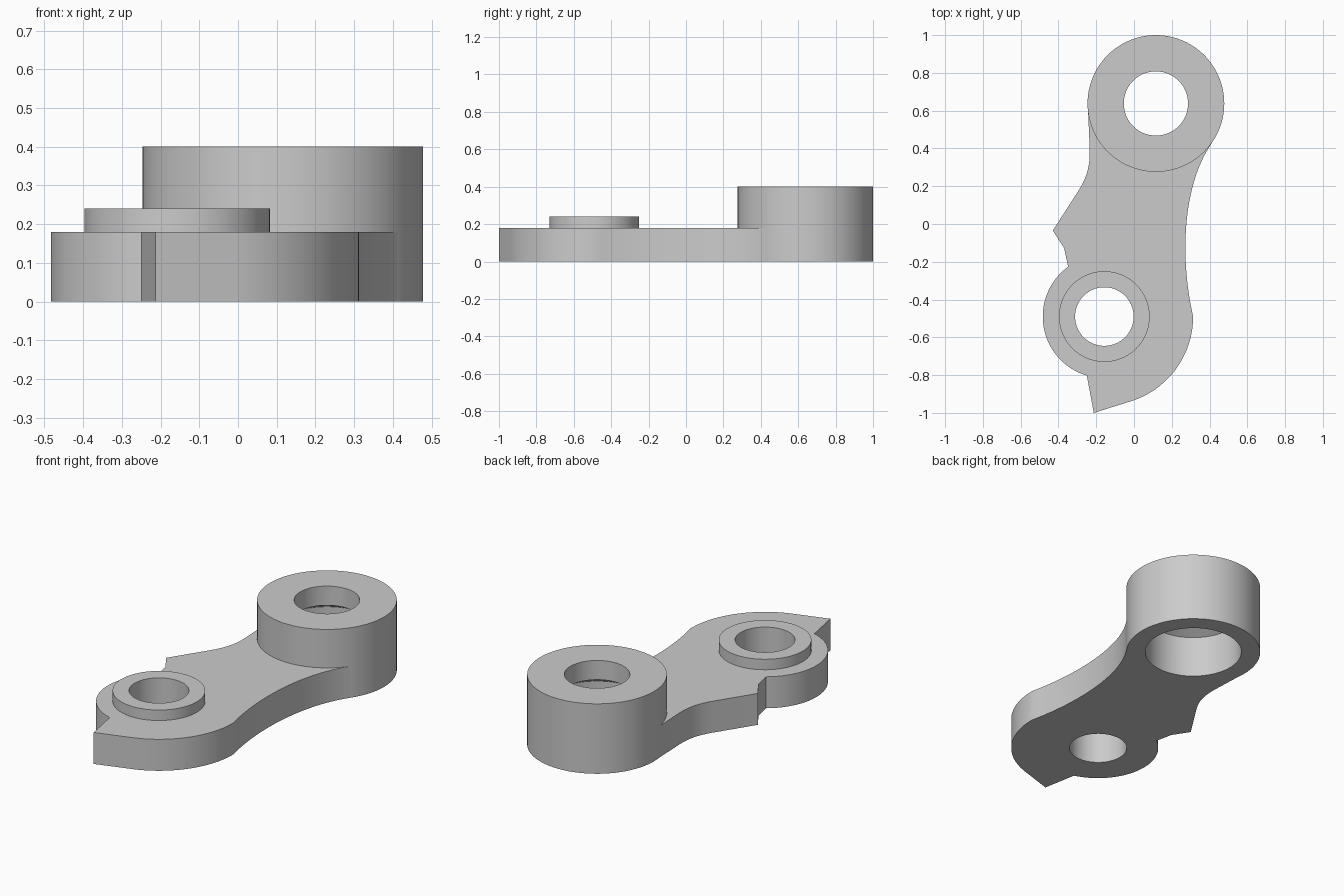
import bpy, bmesh, math
from mathutils import Vector
from mathutils.geometry import interpolate_bezier

default = bpy.data.objects.get("Cube")
if default:
    bpy.data.objects.remove(default, do_unlink=True)

grey = bpy.data.materials.new("plain_grey")
grey.use_nodes = True
colour = (0.6, 0.6, 0.6, 1)
grey.diffuse_color = colour
grey.node_tree.nodes["Principled BSDF"].inputs["Base Color"].default_value = colour

SMALL = Vector((-0.157, -0.49))   # small collar axis
LARGE = Vector((0.116, 0.638))    # large boss axis


def finish(name, bm):
    bmesh.ops.recalc_face_normals(bm, faces=bm.faces)
    mesh = bpy.data.meshes.new(name)
    bm.to_mesh(mesh)
    bm.free()
    mesh.materials.append(grey)
    obj = bpy.data.objects.new(name, mesh)
    bpy.context.collection.objects.link(obj)
    return obj


def turned(name, centre, profile, sides=96):
    """Solid of revolution from (radius, height) pairs, capped at both ends."""
    bm = bmesh.new()
    rings = []
    for r, z in profile:
        rings.append([bm.verts.new((centre.x + r * math.cos(k * math.tau / sides),
                                    centre.y + r * math.sin(k * math.tau / sides), z))
                      for k in range(sides)])
    for low, high in zip(rings, rings[1:]):
        for k in range(sides):
            n = (k + 1) % sides
            bm.faces.new((low[k], low[n], high[n], high[k]))
    bm.faces.new(rings[0])
    bm.faces.new(rings[-1])
    return finish(name, bm)


def arc(centre, radius, start, end, steps):
    angles = [math.radians(start + (end - start) * i / steps) for i in range(steps + 1)]
    return [centre + radius * Vector((math.cos(a), math.sin(a))) for a in angles]


def bezier(*points, steps=24):
    return [p.xy for p in interpolate_bezier(*[Vector((*p, 0)) for p in points], steps)]


# Plate outline, clockwise from where the right flank leaves the boss
outline = bezier((0.41, 0.425), (0.26, 0.21), (0.24, -0.17), (0.313, -0.49))
outline += arc(SMALL, 0.47, 0, -71, 28)[1:]
outline += [Vector((-0.213, -1.0))]
outline += arc(SMALL, 0.326, 253.5, 126, 40)
outline += [Vector(p) for p in ((-0.37, -0.127), (-0.43, -0.035))]
outline += bezier((-0.295, 0.175), (-0.25, 0.245), (-0.23, 0.31), (-0.235, 0.41), steps=14)
outline += [Vector(p) for p in ((-0.244, 0.62), (0.1, 0.75), (0.36, 0.5))]

bm = bmesh.new()
base = bm.faces.new([bm.verts.new((p.x, p.y, 0)) for p in outline])
top = bmesh.ops.extrude_face_region(bm, geom=[base])["geom"]
bmesh.ops.translate(bm, vec=(0, 0, 0.18),
                    verts=[g for g in top if isinstance(g, bmesh.types.BMVert)])
link = finish("link_arm", bm)

# Raised rounds to join, and bores to cut
steps = [
    ("UNION", turned("large_boss", LARGE, [(0.362, 0), (0.362, 0.4)])),
    ("UNION", turned("small_collar", SMALL, [(0.24, 0.1), (0.24, 0.24)])),
    ("DIFFERENCE", turned("large_bore", LARGE,
                          [(0.26, -0.1), (0.26, 0.24), (0.17, 0.29), (0.17, 0.5)])),
    ("DIFFERENCE", turned("small_bore", SMALL, [(0.155, -0.1), (0.155, 0.5)])),
]
bpy.ops.object.select_all(action="DESELECT")
bpy.context.view_layer.objects.active = link
link.select_set(True)
for operation, tool in steps:
    mod = link.modifiers.new(tool.name, "BOOLEAN")
    mod.operation, mod.object, mod.solver = operation, tool, "EXACT"
    bpy.ops.object.modifier_apply(modifier=mod.name)
    bpy.data.objects.remove(tool, do_unlink=True)

bpy.ops.object.shade_smooth_by_angle(angle=math.radians(20))
